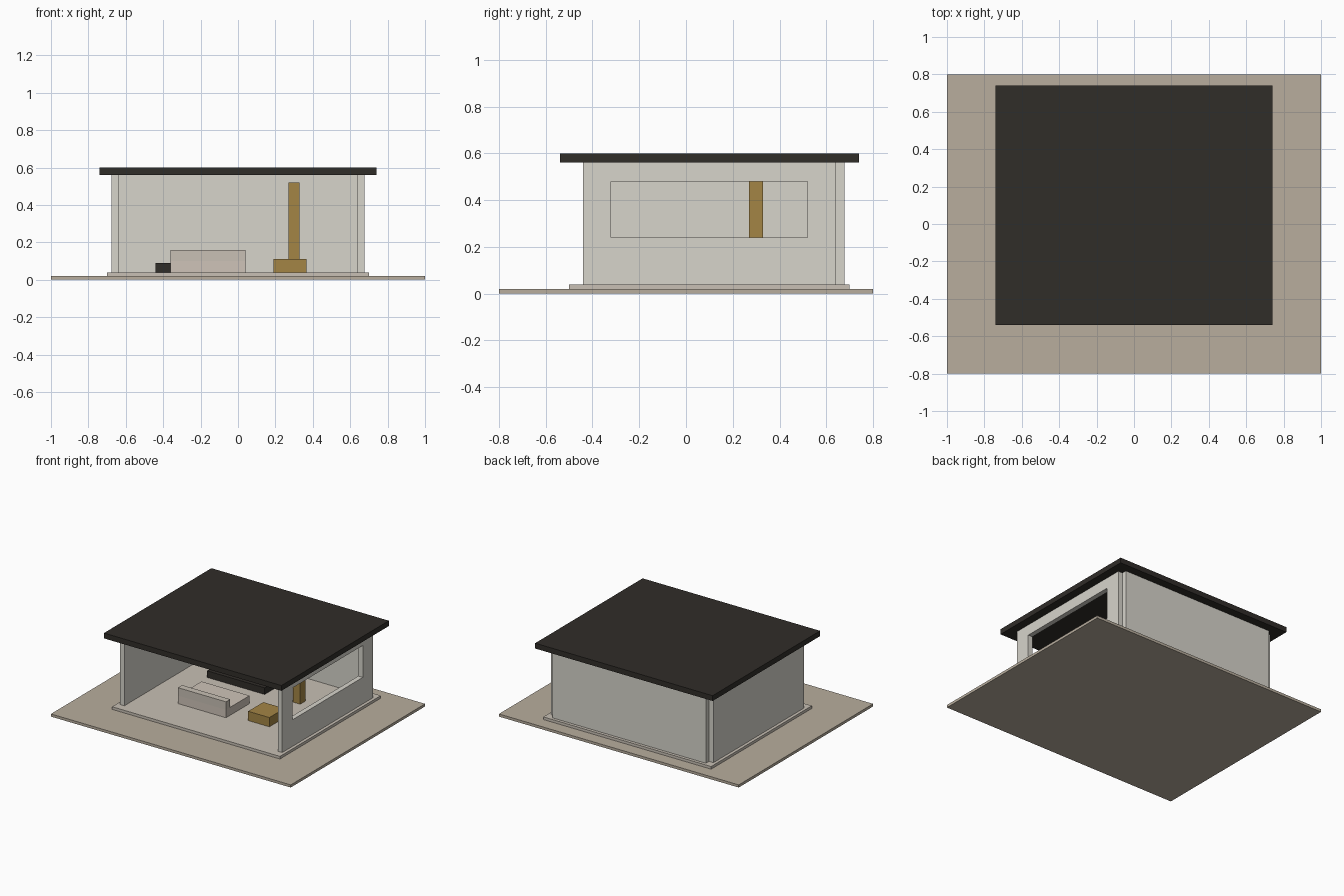
import bpy

if "Cube" in bpy.data.objects:
    bpy.data.objects.remove(bpy.data.objects["Cube"])


def material(name, rgb):
    m = bpy.data.materials.new(name)
    m.diffuse_color = (*rgb, 1)
    m.use_nodes = True
    m.node_tree.nodes["Principled BSDF"].inputs["Base Color"].default_value = m.diffuse_color
    return m


SAND = material("sand", (0.48, 0.42, 0.34))
STONE = material("stone", (0.58, 0.53, 0.46))
PLASTER = material("plaster", (0.68, 0.66, 0.60))
DARK = material("dark", (0.03, 0.026, 0.022))
WOOD = material("wood", (0.37, 0.235, 0.06))
FABRIC = material("fabric", (0.62, 0.55, 0.48))


def box(name, x, y, z, mat=None):
    """Axis-aligned box from (min, max) ranges."""
    ranges = (x, y, z)
    bpy.ops.mesh.primitive_cube_add(size=1, location=[(a + b) / 2 for a, b in ranges])
    ob = bpy.context.object
    ob.name = name
    ob.scale = [b - a for a, b in ranges]
    bpy.ops.object.transform_apply(location=False, rotation=False, scale=True)
    if mat:
        ob.data.materials.append(mat)
    return ob


# Plot, floor slab and overhanging flat roof
box("ground_plot", (-1, 1), (-0.8, 0.8), (0, 0.02), SAND)
box("floor_slab", (-0.7, 0.7), (-0.5, 0.7), (0.02, 0.04), STONE)
box("roof", (-0.74, 0.74), (-0.54, 0.74), (0.56, 0.6), DARK)

# Three walls, open front, notched rear corners
WALL_Z = (0.04, 0.56)
box("back_wall", (-0.64, 0.64), (0.64, 0.677), WALL_Z, PLASTER)
box("left_wall", (-0.677, -0.64), (-0.44, 0.64), WALL_Z, PLASTER)
right_wall = box("right_wall", (0.64, 0.677), (-0.44, 0.64), WALL_Z, PLASTER)

# Long window opening in the right wall
cutter = box("window_cutter", (0.6, 0.72), (-0.32, 0.52), (0.24, 0.48))
cutter.hide_render = True
cut = right_wall.modifiers.new("window", "BOOLEAN")
cut.operation = "DIFFERENCE"
cut.solver = "EXACT"
cut.object = cutter
bpy.context.view_layer.objects.active = right_wall
bpy.ops.object.modifier_apply(modifier=cut.name)
bpy.data.objects.remove(cutter)

# Sofa facing the back of the room
box("sofa_seat", (-0.36, 0.04), (-0.2, 0.08), (0.04, 0.10), FABRIC)
box("sofa_back", (-0.36, 0.04), (-0.2, -0.15), (0.10, 0.16), STONE)

# Low console, side table and post
box("low_console", (-0.44, 0.04), (0.26, 0.42), (0.04, 0.09), DARK)
box("side_table", (0.19, 0.367), (-0.15, 0.03), (0.04, 0.11), WOOD)
box("wood_post", (0.27, 0.33), (0.27, 0.33), (0.04, 0.52), WOOD)
